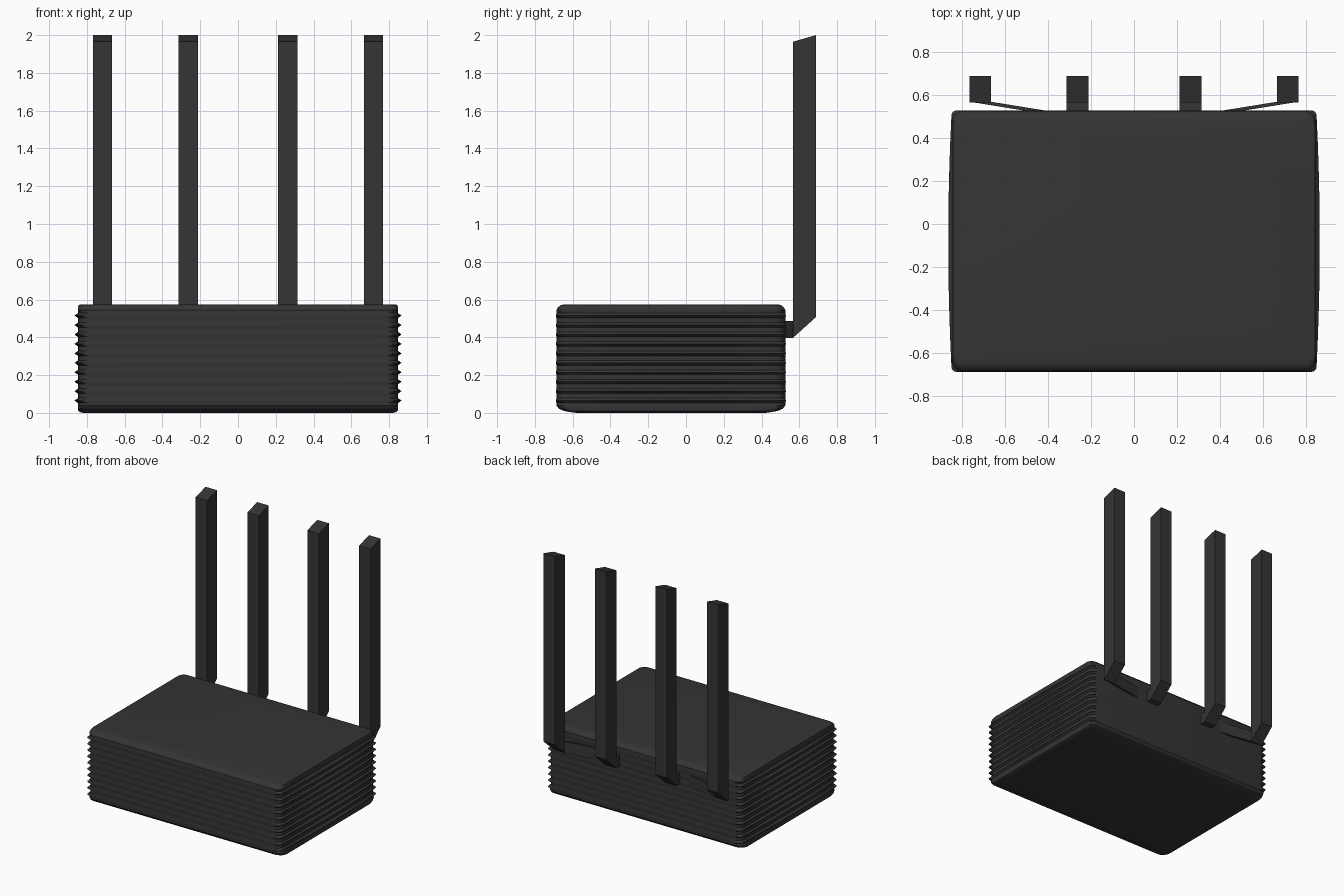
import bpy, bmesh, math

if "Cube" in bpy.data.objects:
    bpy.data.objects.remove(bpy.data.objects["Cube"])

black = bpy.data.materials.new("black_plastic")
black.diffuse_color = (0.035, 0.035, 0.035, 1)
black.use_nodes = True
black.node_tree.nodes["Principled BSDF"].inputs["Base Color"].default_value = black.diffuse_color

CY = -0.08  # body centre in y


def finish(name, bm, smooth=False):
    bmesh.ops.recalc_face_normals(bm, faces=bm.faces)
    me = bpy.data.meshes.new(name)
    bm.to_mesh(me)
    bm.free()
    ob = bpy.data.objects.new(name, me)
    bpy.context.collection.objects.link(ob)
    me.materials.append(black)
    if smooth:
        bpy.ops.object.select_all(action='DESELECT')
        ob.select_set(True)
        bpy.context.view_layer.objects.active = ob
        bpy.ops.object.shade_smooth_by_angle(angle=math.radians(30))
    return ob


def ring(hx, hy, r, bulge):
    """Rounded rectangle outline whose x sides bulge outwards."""
    pts = []
    for k, (sx, sy) in enumerate([(1, 1), (-1, 1), (-1, -1), (1, -1)]):
        for i in range(7):
            a = math.pi / 2 * (k + i / 6)
            pts.append((sx * (hx - r) + r * math.cos(a),
                        sy * (hy - r) + r * math.sin(a)))
        if k % 2:  # extra points along the left and right sides
            for j in range(1, 10):
                pts.append((sx * hx, sy * (hy - r) * (1 - j / 5)))
    return [(x + math.copysign(bulge * max(0, 1 - (y / hy) ** 2), x), y + CY)
            for x, y in pts]


# Ribbed housing: stacked outlines, with thin fins running along both sides
layers = [(0.004, 0.835, 0.53, 0.05, 0), (0.01, 0.845, 0.565, 0.05, 0),
          (0.022, 0.848, 0.593, 0.05, 0), (0.04, 0.848, 0.606, 0.05, 0)]
layers.insert(0, (0.0, 0.82, 0.50, 0.05, 0))
for i in range(10):
    z = 0.065 + i * 0.05
    layers += [(z - 0.013, 0.843, 0.606, 0.06, 0.004),
               (z, 0.85, 0.609, 0.022, 0.016),
               (z + 0.013, 0.843, 0.606, 0.06, 0.004)]
layers += [(0.545, 0.848, 0.606, 0.05, 0), (0.56, 0.847, 0.597, 0.05, 0),
           (0.571, 0.843, 0.582, 0.05, 0), (0.575, 0.832, 0.56, 0.05, 0)]
bm = bmesh.new()
rings = [[bm.verts.new((x, y, z)) for x, y in ring(hx, hy, r, b)]
         for z, hx, hy, r, b in layers]
for lo, hi in zip(rings, rings[1:]):
    for i in range(len(lo)):
        j = (i + 1) % len(lo)
        bm.faces.new((lo[i], lo[j], hi[j], hi[i]))
bm.faces.new(rings[0][::-1])
bm.faces.new(rings[-1])
finish("housing", bm, True)


def prism(name, loop_a, loop_b):
    """Solid between two matching outlines."""
    bm = bmesh.new()
    a = [bm.verts.new(p) for p in loop_a]
    b = [bm.verts.new(p) for p in loop_b]
    bm.faces.new(a)
    bm.faces.new(b)
    for i in range(len(a)):
        j = (i + 1) % len(a)
        bm.faces.new((a[i], a[j], b[j], b[i]))
    return finish(name, bm)


# Antennas with slanted ends, each on a hinge block; outer hinges lean inwards
blade = [(0.566, 0.397), (0.689, 0.508), (0.689, 2.0), (0.566, 1.965)]
for side, label in ((-1, "left"), (1, "right")):
    for x0, x1, lean, pos in ((0.213, 0.314, 0, "inner"),
                              (0.667, 0.767, 0.29, "outer")):
        prism(f"{label}_{pos}_antenna",
              [(side * x0, y, z) for y, z in blade],
              [(side * x1, y, z) for y, z in blade])
        quad = [(x0, 0.397), (x1, 0.397), (x1, 0.487), (x0, 0.487)]
        prism(f"{label}_{pos}_hinge",
              [(side * x, 0.57, z) for x, z in quad],
              [(side * (x - lean), 0.523, z) for x, z in quad])
